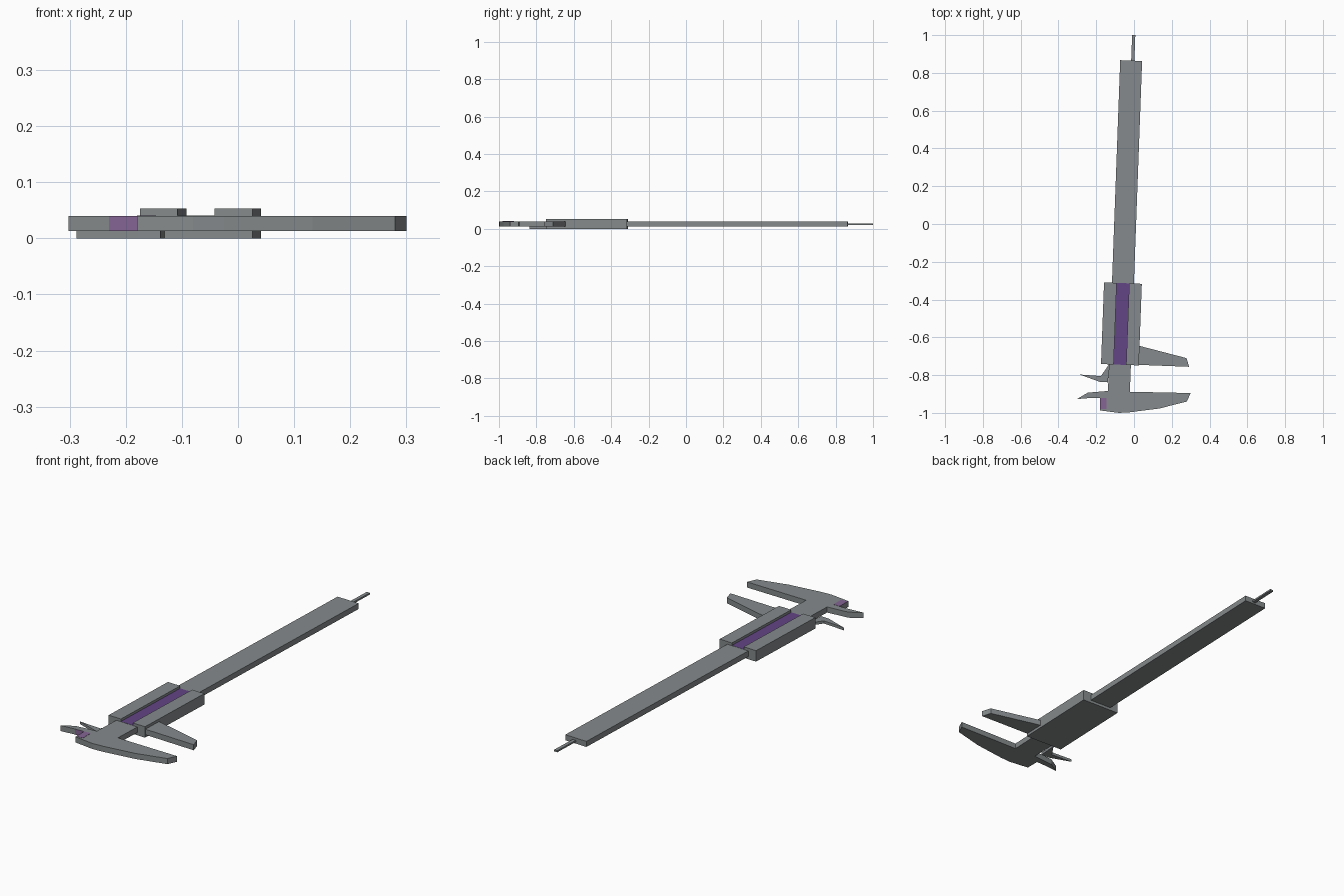
import bpy, bmesh
from mathutils import Vector

if "Cube" in bpy.data.objects:
    bpy.data.objects.remove(bpy.data.objects["Cube"])


def material(name, rgb):
    m = bpy.data.materials.new(name)
    m.diffuse_color = (*rgb, 1)
    m.use_nodes = True
    m.node_tree.nodes["Principled BSDF"].inputs["Base Color"].default_value = m.diffuse_color
    return m


STEEL = material("steel grey", (0.235, 0.255, 0.262))
PURPLE = material("deep purple", (0.125, 0.06, 0.235))
MAUVE = material("mauve", (0.235, 0.13, 0.30))


def tilt(u, v):
    """Position on the slightly turned ruler axis: u across, v along."""
    return (-0.047 + u + 0.037 * v, v - 0.037 * u)


def extrude(name, base, step, mats, rule=None):
    """Extrude a closed loop of 3D points; rule(centre, normal) picks a material."""
    bm = bmesh.new()
    face = bm.faces.new([bm.verts.new(p) for p in base])
    new = bmesh.ops.extrude_face_region(bm, geom=[face])["geom"]
    bmesh.ops.translate(bm, vec=Vector(step),
                        verts=[e for e in new if isinstance(e, bmesh.types.BMVert)])
    bmesh.ops.recalc_face_normals(bm, faces=bm.faces)
    if rule:
        for f in bm.faces:
            f.material_index = rule(f.calc_center_median(), f.normal)
    mesh = bpy.data.meshes.new(name)
    bm.to_mesh(mesh)
    bm.free()
    for m in mats:
        mesh.materials.append(m)
    obj = bpy.data.objects.new(name, mesh)
    bpy.context.collection.objects.link(obj)
    return obj


def plate(name, pts, z0, z1, mats=(STEEL,), rule=None):
    return extrude(name, [(x, y, z0) for x, y in pts], (0, 0, z1 - z0), mats, rule)


# ruler beam with the fixed large and small jaws in one outline
outline = [
    tilt(0.058, 0.865), tilt(0.058, -0.886),
    (0.30, -0.895), (0.28, -0.94), (0.133, -0.977), (-0.025, -0.997),
    (-0.08, -1.0), (-0.18, -0.987), (-0.18, -0.92), (-0.23, -0.921),
    (-0.302, -0.927), (-0.245, -0.893), tilt(-0.058, -0.886),
    tilt(-0.058, 0.865)]
plate("ruler_and_fixed_jaws", outline, 0.013, 0.04, (STEEL, MAUVE),
      lambda c, n: int(n.y < -0.9 and -0.23 < c.x < -0.18))

# painted patch at the root of the small fixed jaw
plate("jaw_patch", [(-0.18, -0.92), (-0.146, -0.92), (-0.146, -0.98), (-0.18, -0.98)],
      0.04, 0.041, (MAUVE,))

# sliding body: channel section swept along the beam, purple channel floor
section = [(-0.1, 0), (0.1, 0), (0.1, 0.053), (0.033, 0.053),
           (0.033, 0.041), (-0.033, 0.041), (-0.033, 0.053), (-0.1, 0.053)]
start, end = -0.745, -0.313
sweep = Vector((*tilt(0, end), 0)) - Vector((*tilt(0, start), 0))
extrude("slider", [(*tilt(u, start), z) for u, z in section], sweep,
        (STEEL, PURPLE), lambda c, n: int(n.z > 0.9 and c.z < 0.045))

# sliding large jaw
plate("slider_large_jaw", [tilt(0.09, -0.64), (0.028, -0.645), (0.278, -0.71),
                           (0.292, -0.756), tilt(0.09, -0.742)], 0.013, 0.04)

# sliding small jaw, level with the slider's back plate
plate("slider_small_jaw", [(-0.288, -0.797), (-0.175, -0.805), (-0.137, -0.75),
                           (-0.13, -0.735), (-0.138, -0.838), (-0.18, -0.836)],
      0.0, 0.013)

# depth rod
plate("depth_rod", [tilt(u, v) for u, v in
                    ((0, 0.8), (0.017, 0.8), (0.017, 1.0), (0, 1.0))], 0.021, 0.029)
